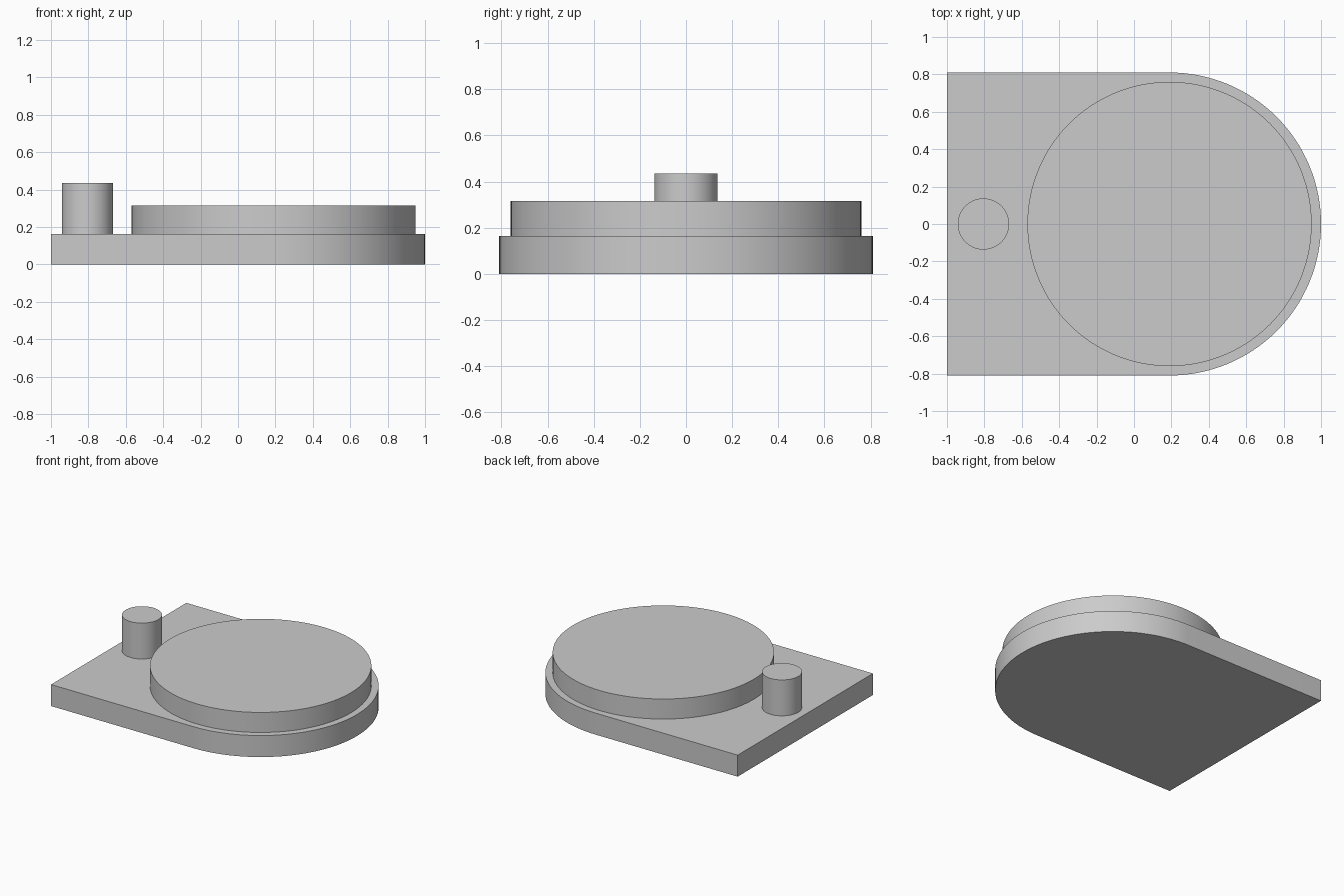
import bpy, bmesh
from math import sin, cos, pi, radians

cube = bpy.data.objects.get("Cube")
if cube:
    bpy.data.objects.remove(cube, do_unlink=True)

grey = bpy.data.materials.new("plain grey")
grey.use_nodes = True
colour = (0.6, 0.6, 0.6, 1)
grey.diffuse_color = colour
grey.node_tree.nodes["Principled BSDF"].inputs["Base Color"].default_value = colour


def arc(cx, radius, start, sweep, steps):
    return [(cx + radius * cos(start + sweep * i / steps),
             radius * sin(start + sweep * i / steps)) for i in range(steps + 1)]


def extrude_outline(name, outline, bottom, top):
    bm = bmesh.new()
    face = bm.faces.new([bm.verts.new((x, y, bottom)) for x, y in outline])
    cap = bmesh.ops.extrude_face_region(bm, geom=[face])["geom"]
    for v in cap:
        if isinstance(v, bmesh.types.BMVert):
            v.co.z = top
    bmesh.ops.recalc_face_normals(bm, faces=bm.faces)
    mesh = bpy.data.meshes.new(name)
    bm.to_mesh(mesh)
    bm.free()
    mesh.materials.append(grey)
    obj = bpy.data.objects.new(name, mesh)
    bpy.context.collection.objects.link(obj)
    bpy.ops.object.select_all(action="DESELECT")
    obj.select_set(True)
    bpy.context.view_layer.objects.active = obj
    bpy.ops.object.shade_smooth_by_angle(angle=radians(30))
    return obj


BASE_TOP = 0.163
CENTRE = 0.19

# Base plate: square end on the right, half-round end on the left
plate = [(-1, 0.81), (-1, -0.81)] + arc(CENTRE, 0.81, -pi / 2, pi, 64)
extrude_outline("base_plate", plate, 0, BASE_TOP)

# Wide round platter, concentric with the rounded end
extrude_outline("platter", arc(CENTRE, 0.76, 0, 2 * pi, 128)[:-1], BASE_TOP, 0.315)

# Small upright knob near the square end
extrude_outline("knob", arc(-0.805, 0.137, 0, 2 * pi, 64)[:-1], BASE_TOP, 0.435)
